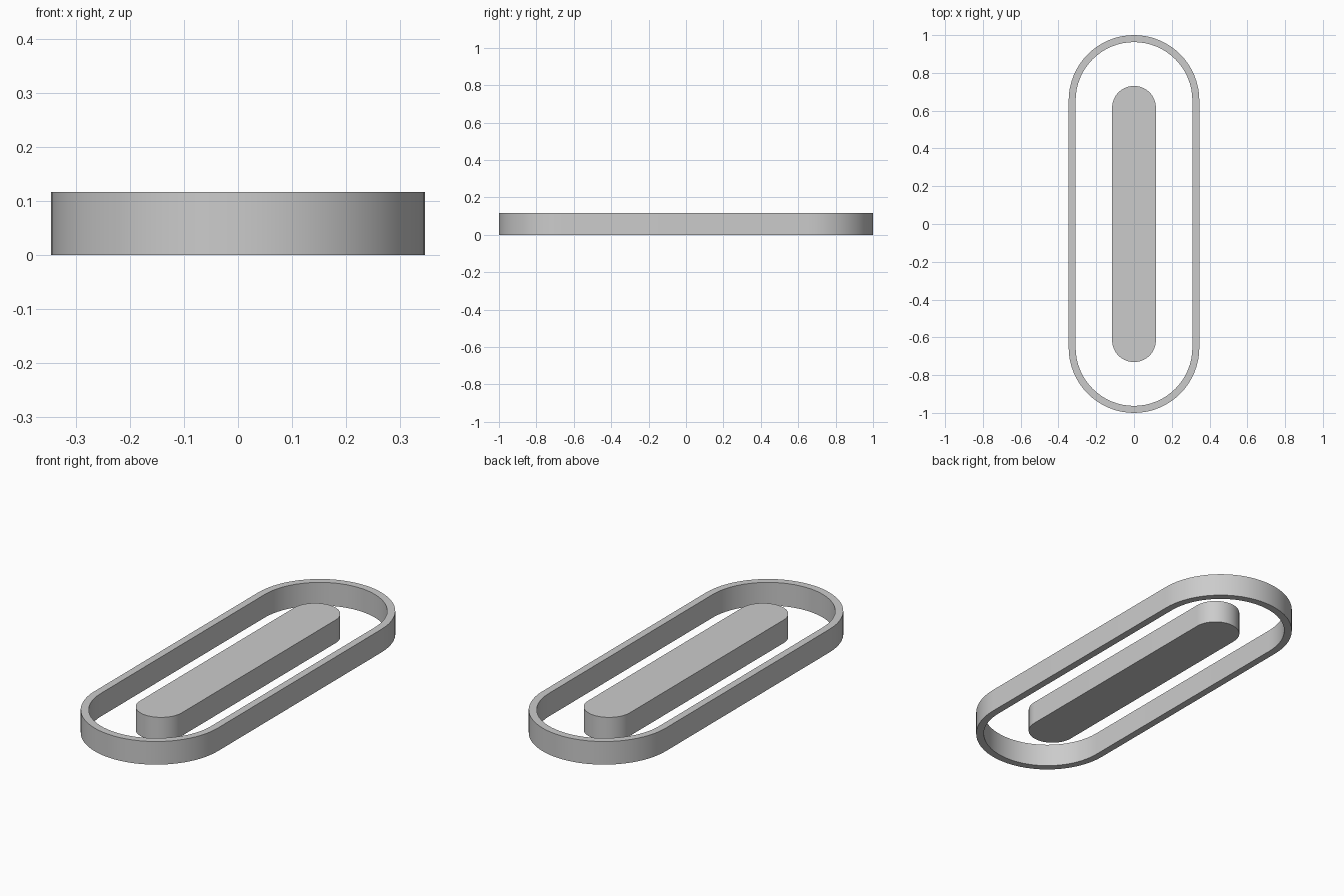
import bpy, bmesh, math

cube = bpy.data.objects.get("Cube")
if cube:
    bpy.data.objects.remove(cube)

HEIGHT = 0.117
CAP_STEPS = 32

grey = bpy.data.materials.new("plain grey")
grey.use_nodes = True
colour = (0.6, 0.6, 0.6, 1)
grey.diffuse_color = colour
grey.node_tree.nodes["Principled BSDF"].inputs["Base Color"].default_value = colour


def stadium(radius, half_length):
    """Outline with straight sides along y and a half circle at each end."""
    points = []
    for end in (1, -1):
        for i in range(CAP_STEPS + 1):
            a = math.pi * i / CAP_STEPS
            points.append((end * radius * math.cos(a),
                           end * (half_length - radius + radius * math.sin(a))))
    return points


def finish(name, bm):
    bmesh.ops.recalc_face_normals(bm, faces=bm.faces)
    mesh = bpy.data.meshes.new(name)
    bm.to_mesh(mesh)
    bm.free()
    mesh.materials.append(grey)
    obj = bpy.data.objects.new(name, mesh)
    bpy.context.collection.objects.link(obj)
    bpy.ops.object.select_all(action='DESELECT')
    obj.select_set(True)
    bpy.context.view_layer.objects.active = obj
    bpy.ops.object.shade_smooth_by_angle(angle=math.radians(30))


def loop(bm, outline, z):
    return [bm.verts.new((x, y, z)) for x, y in outline]


def bridge(bm, a, b):
    for i in range(len(a)):
        j = (i + 1) % len(a)
        bm.faces.new((a[i], a[j], b[j], b[i]))


# Outer band: rectangular section swept round the stadium
bm = bmesh.new()
outer, inner = stadium(0.346, 1.0), stadium(0.309, 0.963)
rings = [loop(bm, outer, 0), loop(bm, outer, HEIGHT),
         loop(bm, inner, HEIGHT), loop(bm, inner, 0)]
for k in range(4):
    bridge(bm, rings[k], rings[(k + 1) % 4])
finish("outer_band", bm)

# Solid centre bar
bm = bmesh.new()
outline = stadium(0.116, 0.731)
bottom, top = loop(bm, outline, 0), loop(bm, outline, HEIGHT)
bridge(bm, bottom, top)
bm.faces.new(bottom)
bm.faces.new(top)
finish("centre_bar", bm)
